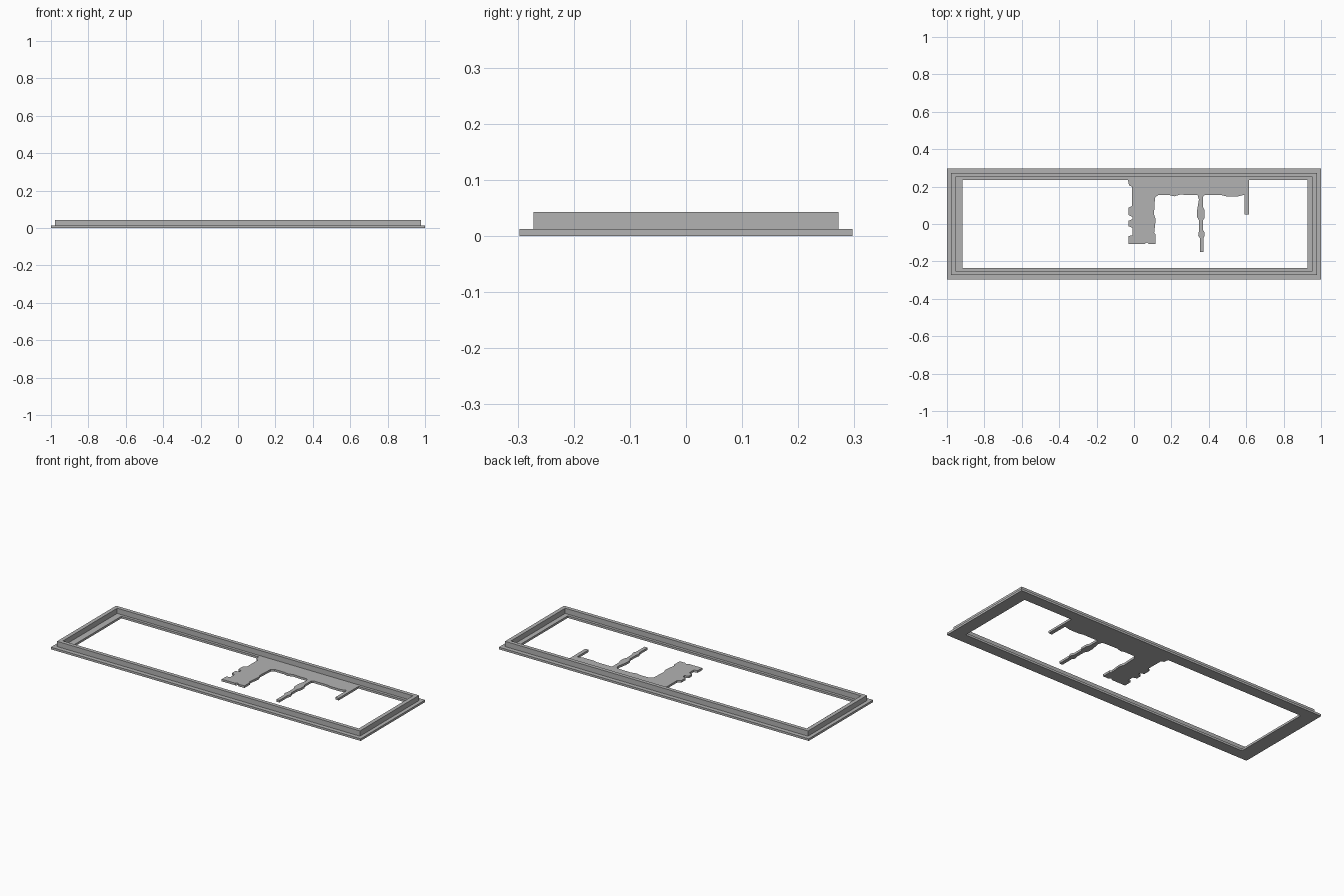
import bpy
import bmesh

default_cube = bpy.data.objects.get("Cube")
if default_cube:
    bpy.data.objects.remove(default_cube, do_unlink=True)

BASE_HEIGHT = 0.0125
WALL_HEIGHT = 0.043
OPENING_Y = 0.234

# One plain grey for every part
grey = bpy.data.materials.new("plain grey")
grey.use_nodes = True
grey.diffuse_color = (0.45, 0.45, 0.45, 1)
grey.node_tree.nodes["Principled BSDF"].inputs["Base Color"].default_value = grey.diffuse_color


def finish(name, bm):
    """Turn a bmesh into a named, flat shaded object."""
    bmesh.ops.recalc_face_normals(bm, faces=bm.faces)
    mesh = bpy.data.meshes.new(name)
    bm.to_mesh(mesh)
    bm.free()
    mesh.materials.append(grey)
    obj = bpy.data.objects.new(name, mesh)
    bpy.context.collection.objects.link(obj)
    return obj


def rectangular_frame(name, profile):
    """Sweep a closed profile of (left, right, half depth, height) round a rectangle."""
    bm = bmesh.new()
    rings = []
    for left, right, depth, z in profile:
        corners = ((left, -depth), (right, -depth), (right, depth), (left, depth))
        rings.append([bm.verts.new((x, y, z)) for x, y in corners])
    for i, ring in enumerate(rings):
        following = rings[(i + 1) % len(rings)]
        for j in range(4):
            k = (j + 1) % 4
            bm.faces.new((ring[j], ring[k], following[k], following[j]))
    return finish(name, bm)


def flat_cutout(name, outline, height):
    """Extrude an outline given in thousandths of a unit."""
    bm = bmesh.new()
    verts = [bm.verts.new((x / 1000, y / 1000, 0)) for x, y in outline]
    face = bm.faces.new(verts)
    result = bmesh.ops.extrude_face_region(bm, geom=[face], use_keep_orig=True)
    top = [v for v in result["geom"] if isinstance(v, bmesh.types.BMVert)]
    bmesh.ops.translate(bm, verts=top, vec=(0, 0, height))
    bmesh.ops.triangulate(bm, faces=[f for f in bm.faces if len(f.verts) > 4])
    return finish(name, bm)


# Stepped frame: outer flange, raised wall and inner ledge
rectangular_frame("stepped_frame", [
    (-1, 1, 0.297, 0),
    (-1, 1, 0.297, BASE_HEIGHT),
    (-0.978, 0.978, 0.272, BASE_HEIGHT),
    (-0.978, 0.978, 0.272, WALL_HEIGHT),
    (-0.955, 0.955, 0.25, WALL_HEIGHT),
    (-0.955, 0.955, 0.25, BASE_HEIGHT),
    (-0.917, 0.927, OPENING_Y, BASE_HEIGHT),
    (-0.917, 0.927, OPENING_Y, 0),
])

# Ragged panel hanging from the back edge: broad block, then two thin strips
block_left = [(-32, 234), (-27, 207), (-11, 200), (-11, 97), (-30, 86), (-30, 48),
              (-8, 38), (-8, 26), (-30, 17), (-30, -12), (-8, -20), (-8, -60),
              (-30, -65), (-30, -107)]
block_right = [(58, -107), (68, -98), (80, -107), (116, -107), (116, -55),
               (108, -48), (116, 25), (107, 52), (112, 140), (128, 154)]
first_edge = [(192, 154), (214, 148), (246, 157), (340, 154)]
middle_strip = [(347, 130), (337, 72), (337, 38), (348, 18), (348, -33), (343, -62),
                (352, -75), (352, -150), (372, -150), (372, -75), (378, -62),
                (378, -48), (370, -33), (370, 20), (378, 35), (378, 72), (370, 88),
                (370, 148)]
second_edge = [(378, 154), (470, 154), (492, 148), (556, 148), (592, 157)]
end_strip = [(592, 52), (614, 52), (614, 234)]

flat_cutout("ragged_panel",
            block_left + block_right + first_edge + middle_strip + second_edge + end_strip,
            BASE_HEIGHT)
